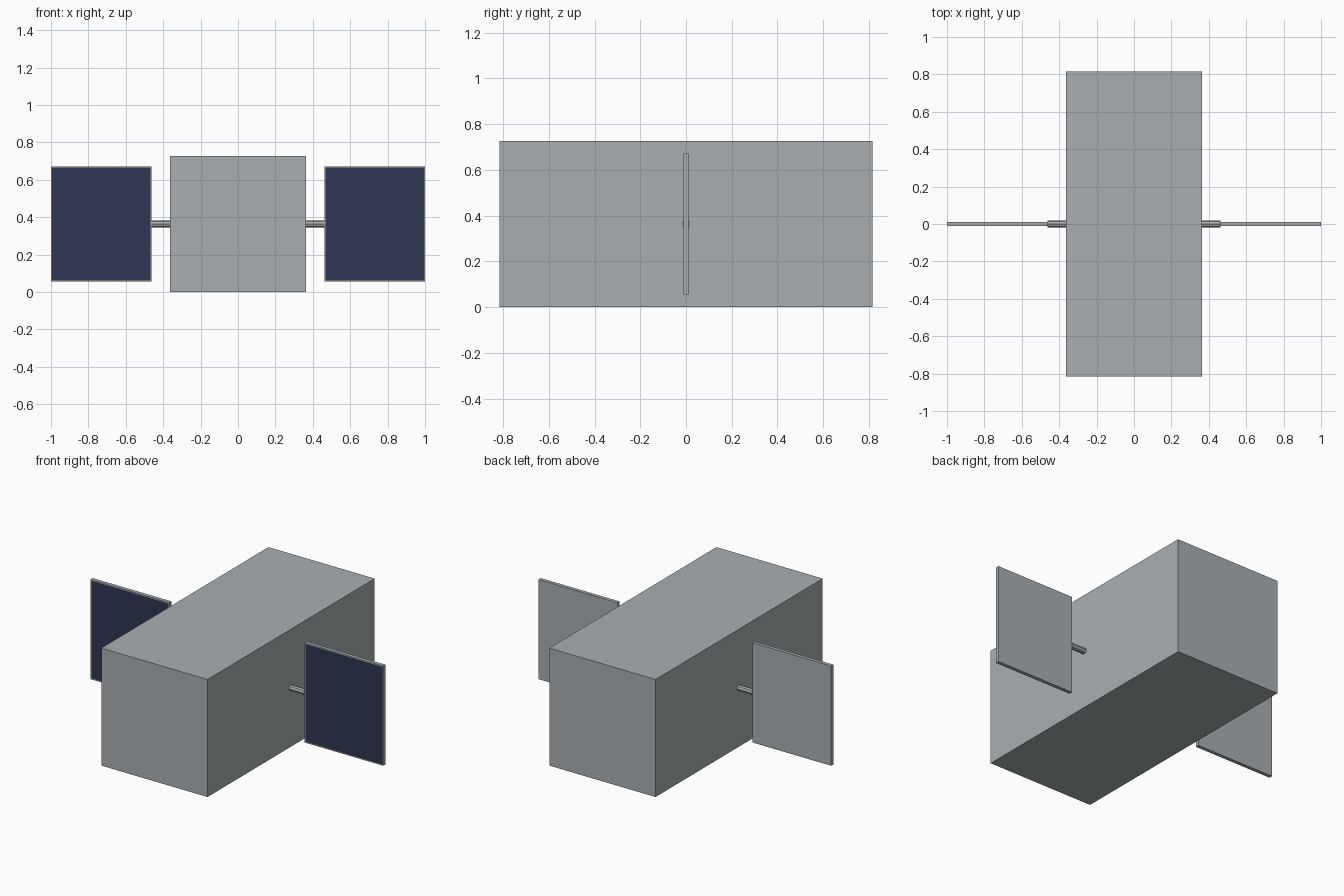
import bpy, bmesh, math
from mathutils import Matrix, Vector

cube = bpy.data.objects.get("Cube")
if cube:
    bpy.data.objects.remove(cube, do_unlink=True)


def material(name, rgb):
    mat = bpy.data.materials.new(name)
    mat.use_nodes = True
    color = (*rgb, 1)
    mat.diffuse_color = color
    mat.node_tree.nodes["Principled BSDF"].inputs["Base Color"].default_value = color
    return mat


grey = material("light_grey_metal", (0.40, 0.43, 0.445))
navy = material("navy_solar_cells", (0.027, 0.037, 0.084))


def finish(name, bm, *mats):
    mesh = bpy.data.meshes.new(name)
    bm.to_mesh(mesh)
    bm.free()
    for mat in mats:
        mesh.materials.append(mat)
    obj = bpy.data.objects.new(name, mesh)
    bpy.context.collection.objects.link(obj)
    return obj


def box(center, size):
    bm = bmesh.new()
    place = Matrix.Translation(center) @ Matrix.Diagonal((*size, 1))
    bmesh.ops.create_cube(bm, size=1, matrix=place)
    return bm


WIDTH, LENGTH = 0.726, 1.632
MID = WIDTH / 2
PANEL_IN, PANEL_OUT = 0.462, 1.0

# Main body
finish("body", box((0, 0, MID), (WIDTH, LENGTH, WIDTH)), grey)

for side, sign in (("left", 1), ("right", -1)):
    # Octagonal strut between body and panel
    bm = bmesh.new()
    place = Matrix.Translation((sign * (MID + PANEL_IN) / 2, 0, MID)) @ Matrix.Rotation(math.pi / 2, 4, "Y")
    bmesh.ops.create_cone(bm, cap_ends=True, segments=8, radius1=0.018, radius2=0.018,
                          depth=PANEL_IN - MID, matrix=place)
    finish(side + "_strut", bm, grey)

    # Solar panel with a thin frame around the cells on its front
    bm = box((sign * (PANEL_IN + PANEL_OUT) / 2, 0, MID + 0.001),
             (PANEL_OUT - PANEL_IN, 0.022, 0.616))
    bm.normal_update()
    front = min(bm.faces, key=lambda f: f.normal.y)
    bmesh.ops.inset_region(bm, faces=[front], thickness=0.009, depth=0)
    front.material_index = 1
    finish(side + "_solar_panel", bm, grey, navy)
